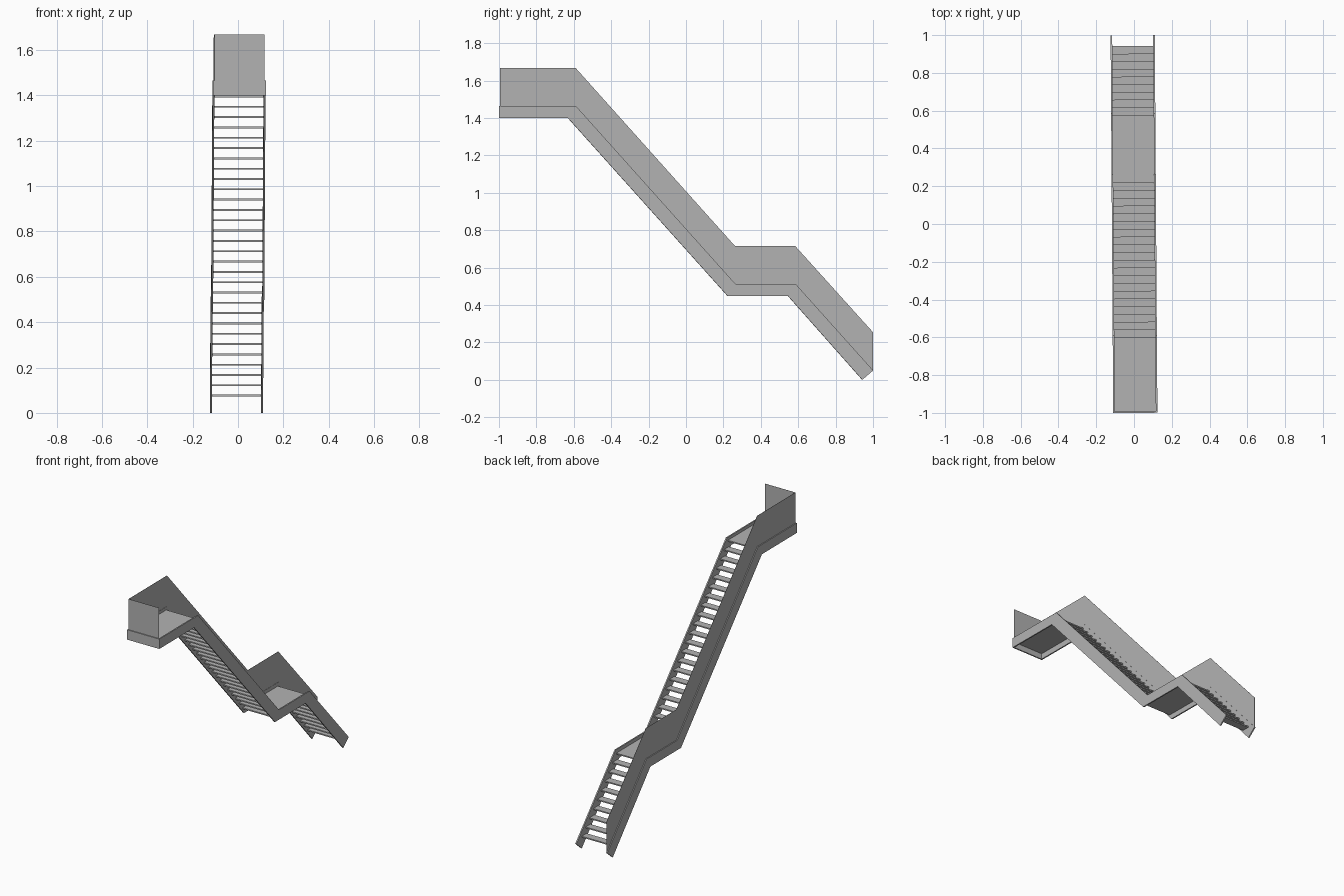
import bpy, bmesh

if "Cube" in bpy.data.objects:
    bpy.data.objects.remove(bpy.data.objects["Cube"])

HALF = 0.117      # half width over the stringers
THICK = 0.0085    # stringer thickness
INSET = 0.0065    # railing set in from the outer faces
RISE, RUN = 0.0455, 0.0405
TILT = 0.007      # slight turn about z

grey = bpy.data.materials.new("light_grey")
grey.diffuse_color = (0.45, 0.45, 0.45, 1)
grey.use_nodes = True
grey.node_tree.nodes["Principled BSDF"].inputs["Base Color"].default_value = grey.diffuse_color


def finish(name, bm):
    bmesh.ops.recalc_face_normals(bm, faces=bm.faces)
    me = bpy.data.meshes.new(name)
    bm.to_mesh(me)
    bm.free()
    me.materials.append(grey)
    ob = bpy.data.objects.new(name, me)
    ob.rotation_euler.z = TILT
    bpy.context.collection.objects.link(ob)
    return ob


def slab(name, profile, x0, x1):
    """Extrude a (y, z) outline from x0 to x1."""
    bm = bmesh.new()
    face = bm.faces.new([bm.verts.new((x0, y, z)) for y, z in profile])
    ext = bmesh.ops.extrude_face_region(bm, geom=[face])["geom"]
    moved = [v for v in ext if isinstance(v, bmesh.types.BMVert)]
    bmesh.ops.translate(bm, verts=moved, vec=(x1 - x0, 0, 0))
    return finish(name, bm)


def box(name, x0, x1, y0, y1, z0, z1):
    return slab(name, [(y0, z0), (y1, z0), (y1, z1), (y0, z1)], x0, x1)


# Side stringers following flights and landings
upper = [(-1, 1.465), (-0.59, 1.465), (0.263, 0.513), (0.585, 0.513), (1.0, 0.05)]
lower = [(0.942, 0.0), (0.545, 0.448), (0.222, 0.448), (-0.632, 1.4), (-1, 1.4)]
slab("left_stringer", upper + lower, -HALF, -HALF + THICK)
slab("right_stringer", upper + lower, HALF - THICK, HALF)

# Front fascia closing the upper platform
inner = HALF - THICK
box("front_fascia", -inner, inner, -1, -1 + THICK, 1.4, 1.465)

# Solid railing on the left side and across the front
rail_bottom = [(-1 + INSET, 1.46)] + [(y, z - 0.003) for y, z in upper[1:]]
rail_top = [(1.0, 0.255), (0.585, 0.715), (0.263, 0.715), (-0.59, 1.668), (-1 + INSET, 1.668)]
rx = HALF - INSET
slab("side_railing", rail_bottom + rail_top, -rx - 0.0005, -rx + 0.0005)
box("front_railing", -rx, rx, -1 + INSET - 0.0005, -1 + INSET + 0.0005, 1.46, 1.668)

# Open treads; steps 9 and 30 are the landing and the upper platform
Z0, Y0 = 0.08, 0.942
for k in range(31):
    top = Z0 + k * RISE
    nose = Y0 - k * RUN if k < 10 else 0.22 - (k - 10) * 0.041
    if k == 9:
        box("middle_landing", -inner, inner, 0.205, nose, top - 0.008, top)
    elif k == 30:
        box("upper_platform", -inner, inner, -1 + THICK, nose, top - 0.008, top)
    else:
        box("tread", -inner, inner, nose - 0.05, nose, top - 0.008, top)
